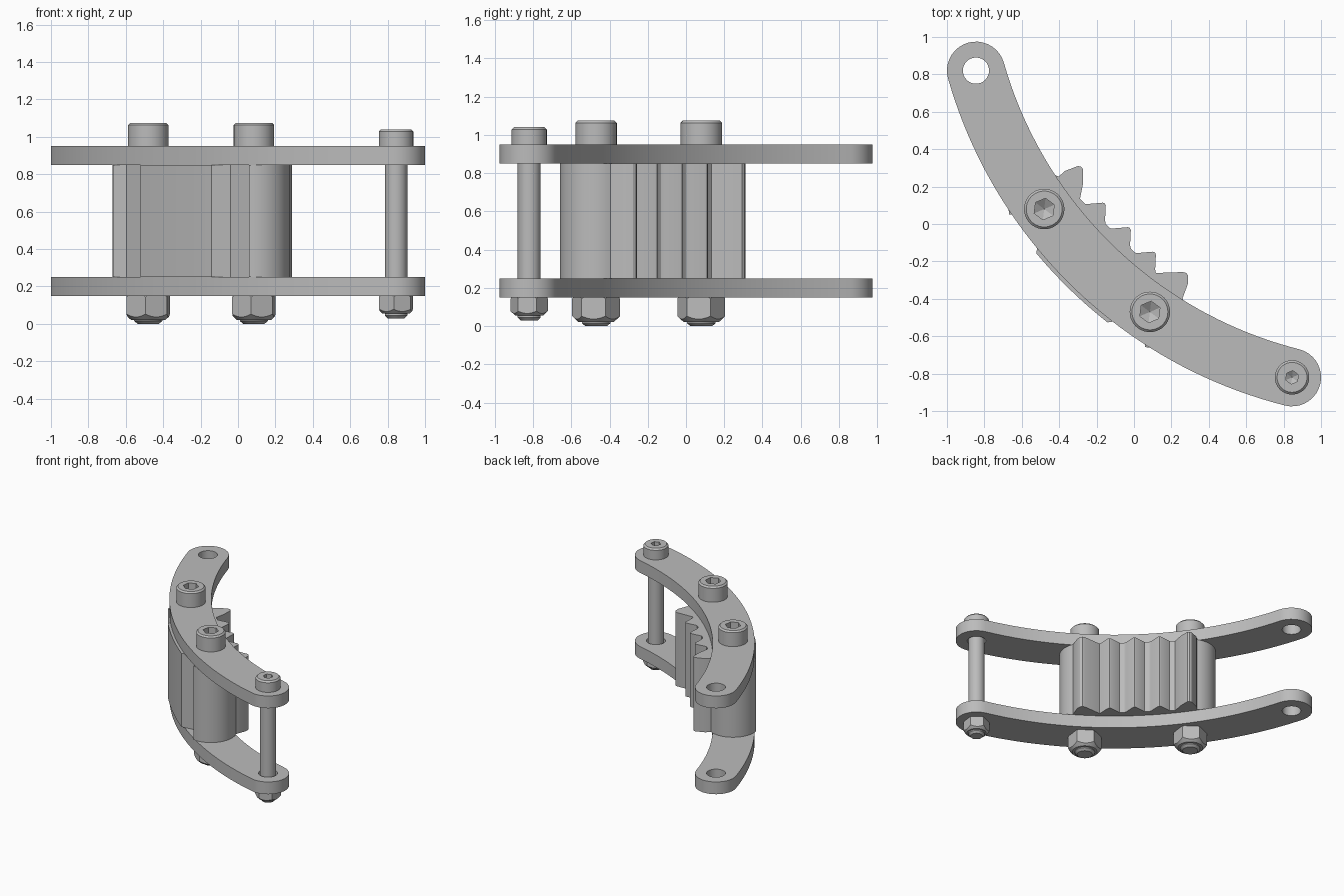
import bpy, bmesh, math
from mathutils import Vector

if "Cube" in bpy.data.objects:
    bpy.data.objects.remove(bpy.data.objects["Cube"])

steel = bpy.data.materials.new("plain grey steel")
steel.use_nodes = True
GREY = (0.5, 0.5, 0.5, 1)
steel.diffuse_color = GREY
steel.node_tree.nodes["Principled BSDF"].inputs["Base Color"].default_value = GREY

# Shared layout: an arc between two end pivots, with two clamp bolts
END = Vector((0.845, -0.82))
ALONG = END.normalized()
INWARD = Vector((-ALONG.y, ALONG.x))
RADIUS = 2.358
CENTRE = INWARD * (RADIUS - 0.315)
SWEEP = math.asin(END.length / RADIUS)
BOSSES = Vector((-0.48, 0.08)), Vector((0.085, -0.47))
HALF_WIDTH = 0.155


def link(name, mesh):
    ob = bpy.data.objects.new(name, mesh)
    bpy.context.collection.objects.link(ob)
    return ob


def finish(ob):
    ob.data.materials.clear()
    ob.data.materials.append(steel)
    bpy.ops.object.select_all(action='DESELECT')
    ob.select_set(True)
    bpy.context.view_layer.objects.active = ob
    bpy.ops.object.shade_smooth_by_angle(angle=math.radians(30))


def baked(ob):
    bpy.context.view_layer.update()
    dg = bpy.context.evaluated_depsgraph_get()
    return bpy.data.meshes.new_from_object(ob.evaluated_get(dg), depsgraph=dg)


def round_arc(centre, radius, start, stop, steps):
    """Points on a circle, angles in radians."""
    return [centre + radius * Vector((math.cos(a), math.sin(a)))
            for a in (start + (stop - start) * i / steps for i in range(steps + 1))]


def long_arc(radius, start, stop, steps):
    """Points on the big arc, measured from its middle."""
    return [CENTRE + radius * (ALONG * math.sin(a) - INWARD * math.cos(a))
            for a in (start + (stop - start) * i / steps for i in range(steps + 1))]


def extruded(name, loops, low, high):
    """Flat outline with optional holes, given a thickness."""
    curve = bpy.data.curves.new(name, 'CURVE')
    curve.dimensions, curve.fill_mode = '2D', 'BOTH'
    curve.extrude = (high - low) / 2
    for loop in loops:
        spline = curve.splines.new('POLY')
        spline.points.add(len(loop) - 1)
        for point, p in zip(spline.points, loop):
            point.co = (p[0], p[1], 0, 1)
        spline.use_cyclic_u = True
    temp = link(name + "_outline", curve)
    mesh = baked(temp)
    bpy.data.objects.remove(temp)
    bm = bmesh.new()
    bm.from_mesh(mesh)
    bmesh.ops.remove_doubles(bm, verts=bm.verts, dist=0.0001)
    bmesh.ops.recalc_face_normals(bm, faces=bm.faces)
    bmesh.ops.translate(bm, verts=bm.verts, vec=(0, 0, (low + high) / 2))
    bm.to_mesh(mesh)
    bm.free()
    ob = link(name, mesh)
    finish(ob)
    return ob


def turned(name, at, profile, sides=40, turn=0.0):
    """Solid of revolution from (radius, height) pairs; six sides gives a hexagon."""
    bm = bmesh.new()
    rings = [[bm.verts.new((at.x + r * math.cos(turn + math.tau * i / sides),
                            at.y + r * math.sin(turn + math.tau * i / sides), z))
              for i in range(sides)] for r, z in profile]
    for a, b in zip(rings, rings[1:]):
        for i in range(sides):
            j = (i + 1) % sides
            bm.faces.new((a[i], a[j], b[j], b[i]))
    bm.faces.new(rings[0])
    bm.faces.new(rings[-1])
    bmesh.ops.recalc_face_normals(bm, faces=bm.faces)
    mesh = bpy.data.meshes.new(name)
    bm.to_mesh(mesh)
    bm.free()
    return link(name, mesh)


def combine(ob, tool, operation):
    mod = ob.modifiers.new("shape", 'BOOLEAN')
    mod.operation, mod.object, mod.solver = operation, tool, 'EXACT'
    mesh = baked(ob)
    ob.modifiers.clear()
    ob.data = mesh
    bpy.data.objects.remove(tool)
    finish(ob)


# Curved side plates with a pivot hole at each end
cap = math.atan2(ALONG.y, ALONG.x) + SWEEP
outline = long_arc(RADIUS + HALF_WIDTH, -SWEEP, SWEEP, 40)
outline += round_arc(END, HALF_WIDTH, cap - math.pi / 2, cap + math.pi / 2, 18)[1:-1]
outline += long_arc(RADIUS - HALF_WIDTH, SWEEP, -SWEEP, 40)
cap += math.pi - 2 * SWEEP
outline += round_arc(-END, HALF_WIDTH, cap - math.pi / 2, cap + math.pi / 2, 18)[1:-1]
holes = [round_arc(p, 0.07, 0, math.tau * 31 / 32, 31) for p in (END, -END)]
for name, low in (("lower_plate", 0.15), ("upper_plate", 0.85)):
    extruded(name, [outline] + holes, low, low + 0.1)

# Toothed block: back pad, round boss, teeth, round boss
pad = math.asin(0.265 / (RADIUS + 0.175))
block = long_arc(RADIUS + 0.175, -pad, pad, 10)
block += [(-0.04, -0.51), (0.06, -0.59)]
block += round_arc(BOSSES[1], 0.19, math.radians(-98), math.radians(23), 20)
block += [(0.29, -0.315), (0.29, -0.278), (0.28, -0.262), (0.26, -0.257)]
tooth = ((0, 0), (0.015, -0.012), (0.107, -0.004), (0.117, -0.008),
         (0.122, -0.02), (0.118, -0.1), (0.122, -0.118))
for k in (2, 1, 0):
    block += [(-0.273 + 0.134 * k + x, 0.118 - 0.131 * k + y)
              for x, y in reversed(tooth)]
block += [(-0.289, 0.134), (-0.273, 0.214), (-0.273, 0.294), (-0.283, 0.307),
          (-0.3, 0.31), (-0.37, 0.283)]
block += round_arc(BOSSES[0], 0.19, math.radians(66), math.radians(189), 20)
block += [(-0.595, 0.05), (-0.51, -0.05)]
# The block's first boss ends against the pad start, closing the loop
extruded("toothed_block", [block], 0.25, 0.85)


# Socket-head bolts with chamfered hexagon nuts
def bolt_and_nut(name, at, shaft, head, top, nut, nut_low, tip, socket):
    turn = math.radians(23)
    bolt = turned(name + "_bolt", at, [
        (shaft * 0.75, tip), (shaft, tip + 0.015), (shaft, 0.95), (head, 0.95),
        (head, top - 0.012), (head - 0.012, top)])
    recess = turned("socket_cutter", at, [
        (0.002, top - socket * 1.7), (socket, top - socket * 1.1), (socket, top + 0.05)], 6, turn)
    combine(bolt, recess, 'DIFFERENCE')
    body = turned(name + "_nut", at, [(nut, nut_low), (nut, 0.15)], 6, turn)
    rounding = turned("nut_rounding", at, [
        (nut * 0.72, nut_low - 0.002), (nut * 1.02, nut_low + nut * 0.26),
        (nut * 1.02, 0.14), (nut * 0.95, 0.152)], 48)
    combine(body, rounding, 'INTERSECT')


bolt_and_nut("left_pivot", END, 0.06, 0.092, 1.04, 0.098, 0.055, 0.03, 0.036)
for name, at in zip(("right_clamp", "middle_clamp"), BOSSES):
    bolt_and_nut(name, at, 0.075, 0.108, 1.075, 0.126, 0.022, 0, 0.058)
